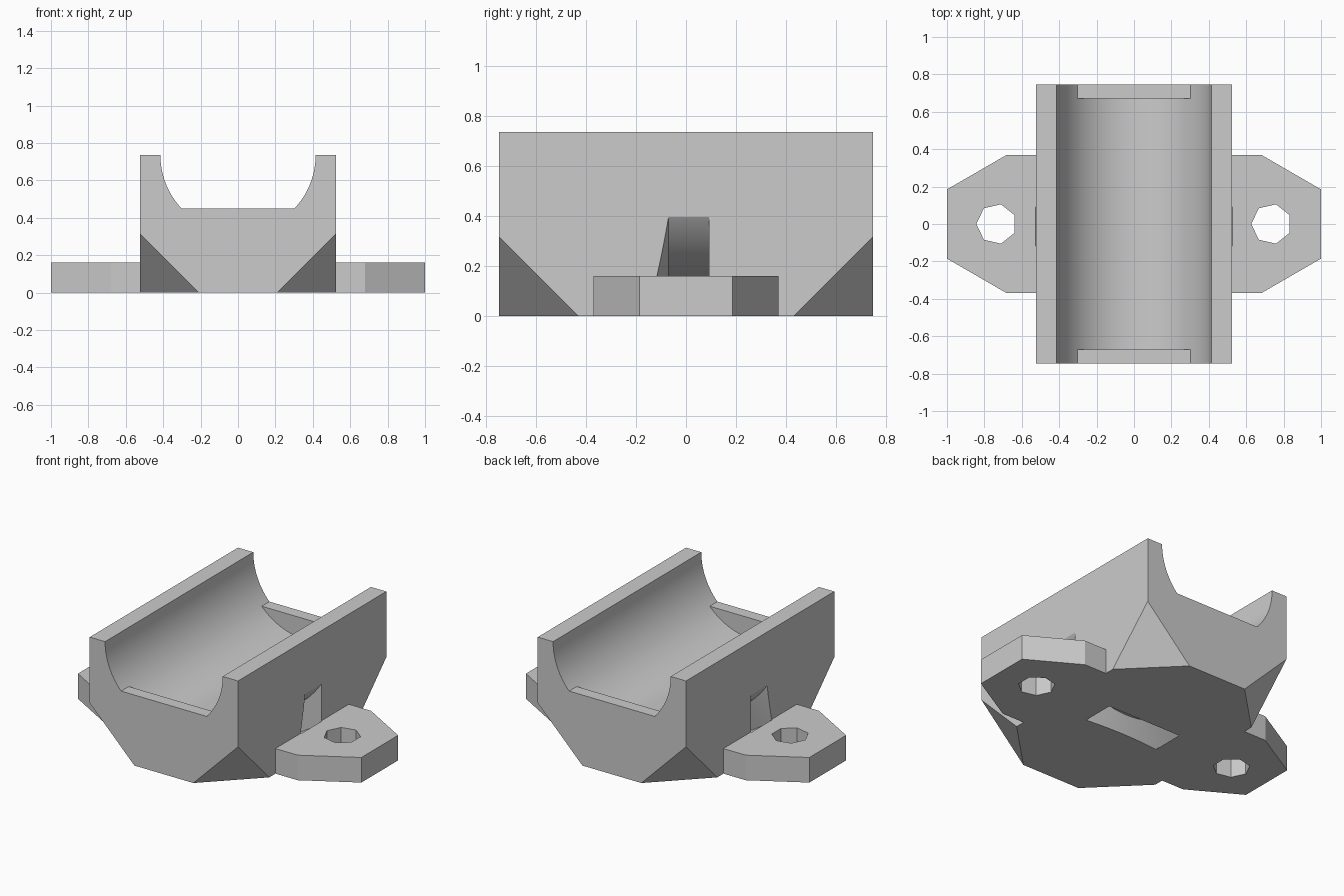
import bpy, bmesh
from math import pi, sin, cos, asin, radians
from mathutils import Vector

if "Cube" in bpy.data.objects:
    bpy.data.objects.remove(bpy.data.objects["Cube"], do_unlink=True)

HALF_X, HALF_Y, TOP = 0.523, 0.747, 0.735
BORE, LIP_Z = 0.415, 0.45            # trough radius, height of the end lips
CHAMFER = 0.315

grey = bpy.data.materials.new("light grey")
grey.use_nodes = True
grey.diffuse_color = (0.6, 0.6, 0.6, 1)
grey.node_tree.nodes["Principled BSDF"].inputs["Base Color"].default_value = (0.6, 0.6, 0.6, 1)


def make_object(name, bm):
    bmesh.ops.recalc_face_normals(bm, faces=bm.faces)
    mesh = bpy.data.meshes.new(name)
    bm.to_mesh(mesh)
    bm.free()
    mesh.materials.append(grey)
    obj = bpy.data.objects.new(name, mesh)
    bpy.context.collection.objects.link(obj)
    return obj


def prism(points, low, high, axis):
    """Extrude a flat outline between two positions on the y or z axis."""
    bm = bmesh.new()
    place = (lambda a, b: (a, low, b)) if axis == "y" else (lambda a, b: (a, b, low))
    face = bm.faces.new([bm.verts.new(place(a, b)) for a, b in points])
    out = bmesh.ops.extrude_face_region(bm, geom=[face])
    step = Vector((0, high - low, 0)) if axis == "y" else Vector((0, 0, high - low))
    moved = [v for v in out["geom"] if isinstance(v, bmesh.types.BMVert)]
    bmesh.ops.translate(bm, verts=moved, vec=step)
    return bm


def arc(start, end, steps):
    """Points on the trough wall, angles measured down from its right rim."""
    angles = [start + (end - start) * i / steps for i in range(steps + 1)]
    return [(BORE * cos(a), TOP - BORE * sin(a)) for a in angles]


def combine(target, tool, operation):
    mod = target.modifiers.new(operation.lower(), "BOOLEAN")
    mod.operation, mod.object, mod.solver = operation, tool, "EXACT"
    bpy.ops.object.select_all(action="DESELECT")
    bpy.context.view_layer.objects.active = target
    target.select_set(True)
    bpy.ops.object.modifier_apply(modifier=mod.name)
    bpy.data.objects.remove(tool, do_unlink=True)


# Cradle block with the shallow end outline
lip = asin((TOP - LIP_Z) / BORE)
outline = [(-HALF_X, 0), (HALF_X, 0), (HALF_X, TOP)]
outline += arc(0, lip, 14) + arc(pi - lip, pi, 14) + [(-HALF_X, TOP)]
bm = prism(outline, -HALF_Y, HALF_Y, "y")

# Four sloped lower corners
for sx in (-1, 1):
    for sy in (-1, 1):
        bmesh.ops.bisect_plane(
            bm, geom=bm.verts[:] + bm.edges[:] + bm.faces[:], clear_outer=True,
            plane_co=(sx * HALF_X, sy * HALF_Y, CHAMFER), plane_no=(sx, sy, -1))
        bmesh.ops.holes_fill(bm, edges=[e for e in bm.edges if e.is_boundary], sides=0)
cradle = make_object("bearing_cradle", bm)

# Mounting plate forming both ears
ears = [(1, -0.185), (1, 0.185), (0.68, 0.37), (-0.68, 0.37),
        (-1, 0.185), (-1, -0.185), (-0.68, -0.37), (0.68, -0.37)]
combine(cradle, make_object("mounting_ears", prism(ears, 0, 0.16, "z")), "UNION")

# Deeper trough between the end lips
well = arc(lip, pi - lip, 30)
well += [(well[-1][0], 0.6), (well[0][0], 0.6)]
combine(cradle, make_object("trough_cutter", prism(well, -0.67, 0.67, "y")), "DIFFERENCE")

# Curved strap slot running under the trough
bm = bmesh.new()
section = [(0.624, -0.07), (0.624, 0.092), (0.781, 0.092), (0.781, -0.117)]
verts = [bm.verts.new((r, y, TOP)) for r, y in section]
edges = [bm.edges.new((verts[i], verts[i - 1])) for i in range(4)]
bmesh.ops.spin(bm, geom=verts + edges, cent=(0, 0, TOP), axis=(0, 1, 0),
               angle=2 * pi, steps=96)
bmesh.ops.remove_doubles(bm, verts=bm.verts, dist=0.0005)
combine(cradle, make_object("strap_slot_cutter", bm), "DIFFERENCE")

# Seven-sided screw holes
for x in (-0.735, 0.735):
    ring = [(x - 0.108 * cos(2 * pi * i / 7), 0.108 * sin(2 * pi * i / 7)) for i in range(7)]
    combine(cradle, make_object("screw_hole_cutter", prism(ring, -0.1, 0.3, "z")), "DIFFERENCE")

bpy.ops.object.shade_smooth_by_angle(angle=radians(25))
